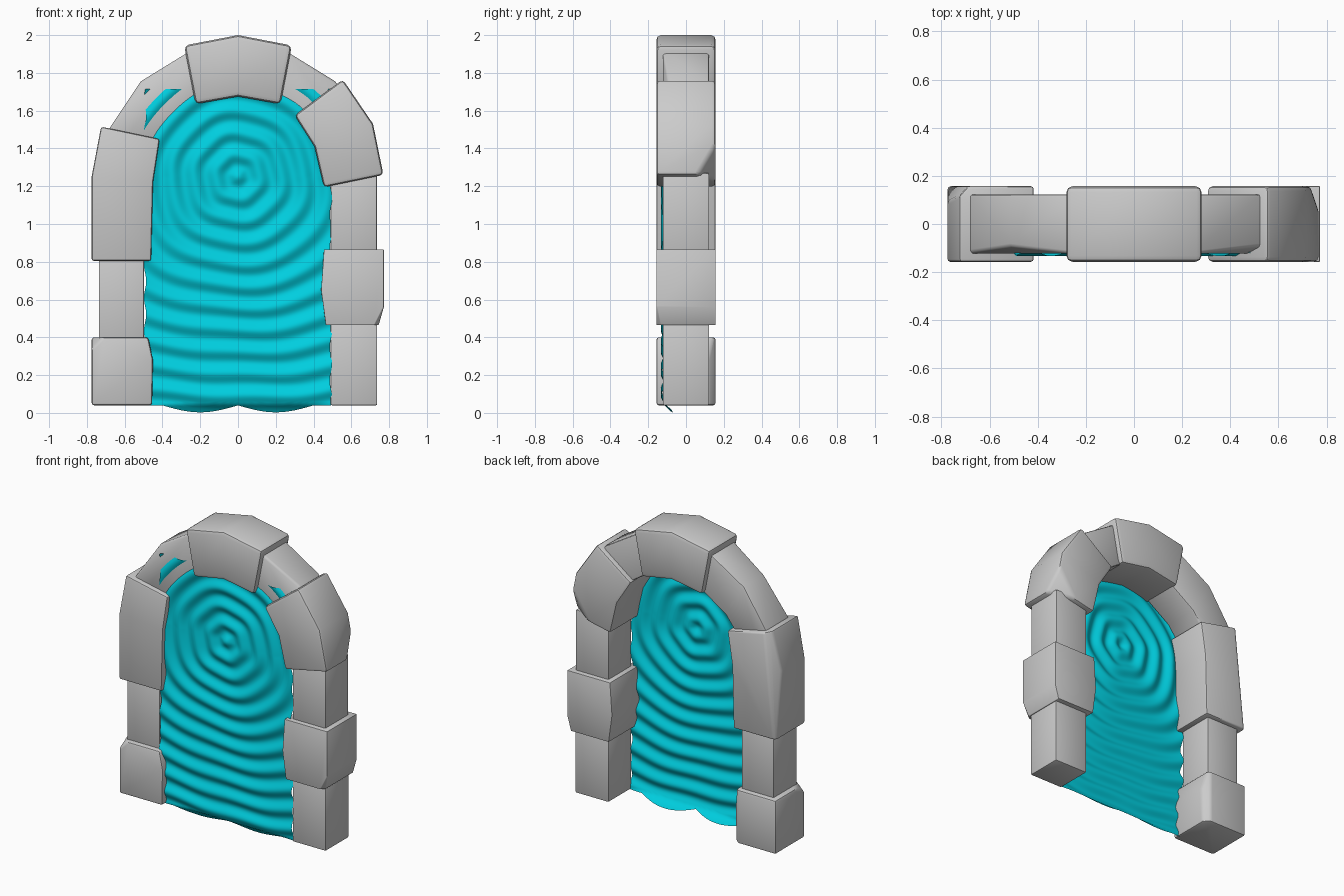
import bpy, bmesh, math
from mathutils import Vector

if "Cube" in bpy.data.objects:
    bpy.data.objects.remove(bpy.data.objects["Cube"])


def finish(bm, name, angle):
    me = bpy.data.meshes.new(name)
    bm.to_mesh(me)
    bm.free()
    ob = bpy.data.objects.new(name, me)
    bpy.context.collection.objects.link(ob)
    bpy.ops.object.select_all(action='DESELECT')
    ob.select_set(True)
    bpy.context.view_layer.objects.active = ob
    bpy.ops.object.shade_smooth_by_angle(angle=math.radians(angle))
    return ob


def stone(name, outline, depth, bevel, chips=()):
    """Extrude an x-z outline through y, slice off chipped corners, round the edges."""
    bm = bmesh.new()
    face = bm.faces.new([bm.verts.new((x, -depth, z)) for x, z in outline])
    ext = bmesh.ops.extrude_face_region(bm, geom=[face])
    bmesh.ops.translate(bm, vec=(0, 2 * depth, 0),
                        verts=[g for g in ext['geom'] if isinstance(g, bmesh.types.BMVert)])
    for point, normal in chips:
        cut = bmesh.ops.bisect_plane(bm, geom=bm.verts[:] + bm.edges[:] + bm.faces[:],
                                     plane_co=point, plane_no=Vector(normal).normalized(),
                                     clear_outer=True)
        rim = [g for g in cut['geom_cut'] if isinstance(g, bmesh.types.BMEdge)]
        if rim:
            bmesh.ops.edgeloop_fill(bm, edges=rim)
    bmesh.ops.recalc_face_normals(bm, faces=bm.faces[:])
    sharp = [e for e in bm.edges if e.calc_face_angle(0) > math.radians(35)]
    bmesh.ops.bevel(bm, geom=sharp, offset=bevel, offset_type='OFFSET', segments=2,
                    profile=0.5, affect='EDGES', clamp_overlap=True)
    return finish(bm, name, 40)


D, T = 0.157, 0.123   # half depths of the large and thin stones

# Large blocks
stone("keystone", [(-0.285, 1.945), (0, 2.0), (0.285, 1.945), (0.225, 1.635),
                   (0, 1.675), (-0.225, 1.635)], D, 0.025)
stone("right_shoulder_block", [(0.555, 1.765), (0.715, 1.53), (0.77, 1.26), (0.455, 1.195),
                               (0.405, 1.41), (0.3, 1.575)], D, 0.02,
      [((0.74, 0.115, 1.33), (0.7, 1, -0.45))])
stone("left_tall_block", [(-0.725, 1.515), (-0.415, 1.45), (-0.45, 1.22), (-0.46, 0.805),
                          (-0.775, 0.805), (-0.775, 1.25)], D, 0.025,
      [((-0.765, 0.13, 1.0), (-1, 0.9, 0.1))])
stone("right_middle_block", [(0.455, 0.865), (0.772, 0.865), (0.772, 0.56), (0.745, 0.465),
                             (0.465, 0.465), (0.44, 0.65)], D, 0.022,
      [((0.755, -0.14, 0.5), (0.8, -0.8, -0.4))])
stone("left_base_block", [(-0.775, 0.4), (-0.475, 0.4), (-0.45, 0.28), (-0.455, 0.04),
                          (-0.775, 0.04)], D, 0.022,
      [((-0.75, -0.14, 0.375), (-1, -0.6, 1)), ((-0.47, 0.135, 0.2), (1, 1, 0))])


# Thin column stones between the large blocks
def column(name, x0, x1, z0, z1):
    stone(name, [(x0, z0), (x1, z0), (x1, z1), (x0, z1)], T, 0.008)


column("left_column", -0.737, -0.497, 0.36, 0.85)
column("right_lower_column", 0.49, 0.737, 0.04, 0.5)
column("right_upper_column", 0.49, 0.735, 0.83, 1.27)

# Thin arch stones, mirrored either side of the keystone
for side, s in (("left", -1), ("right", 1)):
    arch = [(0.23, 1.93), (0.515, 1.755), (0.685, 1.5), (0.62, 1.41),
            (0.47, 1.41), (0.38, 1.53), (0.2, 1.65)]
    stone(side + "_arch_stone", [(s * x, z) for x, z in arch], T, 0.012,
          [((s * 0.53, -T, 1.64), (s * 0.3, -1, 0.3))])

# Rippling portal sheet
NX, NZ, TOP, WAVE = 96, 170, 1.715, 0.116
bm = bmesh.new()
grid = []
for j in range(NZ + 1):
    row = []
    for i in range(NX + 1):
        u = 2 * i / NX - 1
        v = j / NZ
        x = u * (0.492 + 0.006 * math.sin(v * 60))
        low = 0.04 - 0.037 * abs(math.sin(math.pi * x / 0.4)) * (abs(x) < 0.4)
        z = low + (TOP - low) * v
        dz = z - 1.25
        flat = 1 - 0.7 * min(1, max(0, -dz / 1.1))
        r = math.sqrt(x * x * flat + dz * dz)
        a = math.atan2(dz, x)
        r += 0.006 * math.sin(6 * a) * min(1, r / 0.2) + 0.008 * math.sin(13 * x + 5 * z) * (1 - flat)
        y = -0.122 - 0.011 * math.cos(2 * math.pi * r / WAVE)
        y += max(0, 0.045 - z) * 1.3      # lower lip curls back
        row.append(bm.verts.new((x, y, z)))
    grid.append(row)
for j in range(NZ):
    for i in range(NX):
        bm.faces.new((grid[j][i], grid[j][i + 1], grid[j + 1][i + 1], grid[j + 1][i]))
portal = finish(bm, "portal_surface", 180)
mat = bpy.data.materials.new("portal_cyan")
mat.diffuse_color = (0.0, 0.62, 0.74, 1)
mat.use_nodes = True
mat.node_tree.nodes["Principled BSDF"].inputs["Base Color"].default_value = mat.diffuse_color
portal.data.materials.append(mat)
